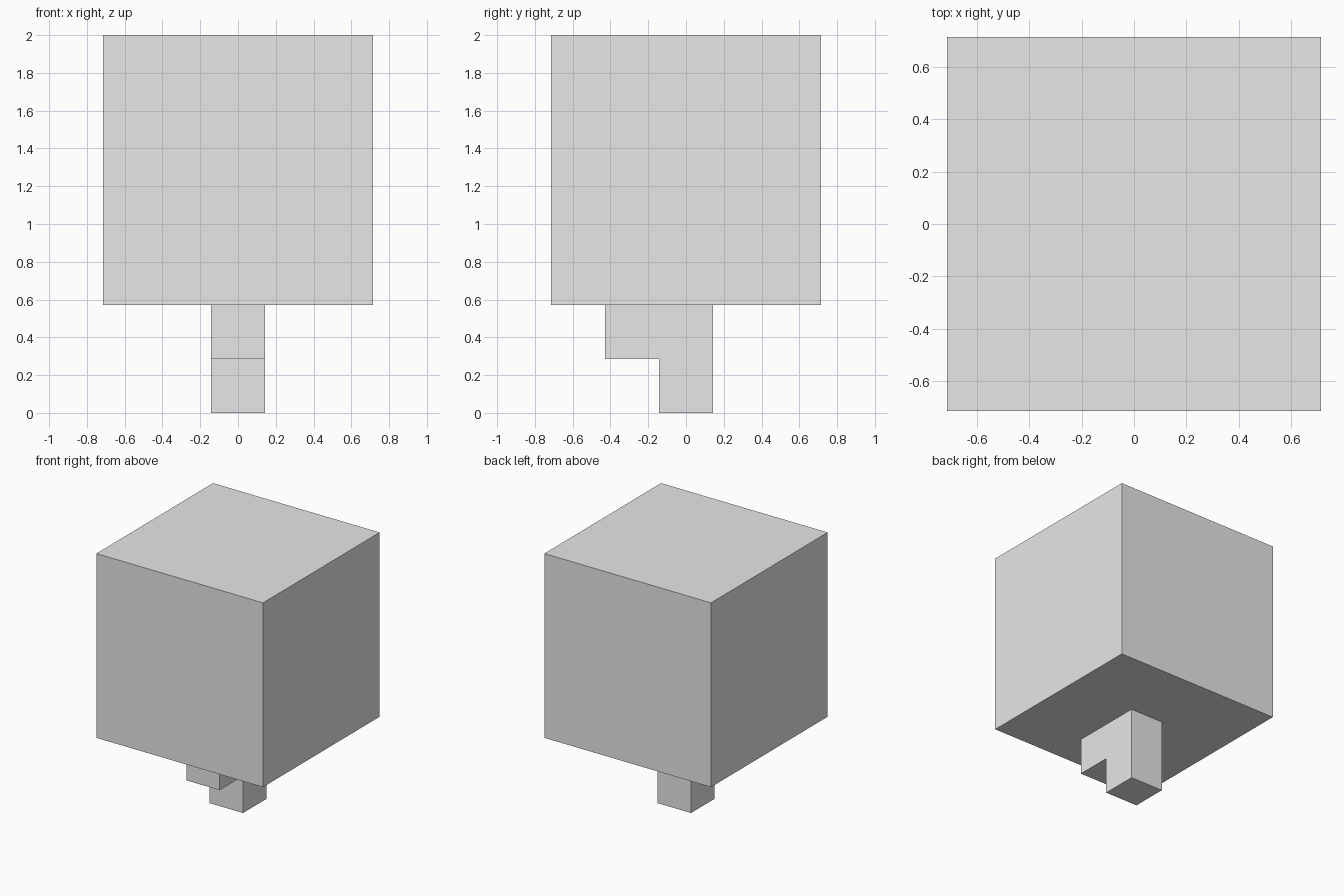
import bpy
import bmesh
from mathutils import Vector

default_cube = bpy.data.objects.get("Cube")
if default_cube:
    bpy.data.objects.remove(default_cube, do_unlink=True)

U = 2 / 7  # one block

grey = bpy.data.materials.new("light_grey")
grey.use_nodes = True
colour = (0.8, 0.8, 0.8, 1)
grey.diffuse_color = colour
grey.node_tree.nodes["Principled BSDF"].inputs["Base Color"].default_value = colour


def add_object(name, bm):
    bmesh.ops.recalc_face_normals(bm, faces=bm.faces)
    mesh = bpy.data.meshes.new(name)
    bm.to_mesh(mesh)
    bm.free()
    mesh.materials.append(grey)
    obj = bpy.data.objects.new(name, mesh)
    bpy.context.collection.objects.link(obj)
    return obj


# Large cubic crown
bm = bmesh.new()
bmesh.ops.create_cube(bm, size=5 * U)
bmesh.ops.translate(bm, verts=bm.verts, vec=(0, 0, 4.5 * U))
add_object("crown", bm)

# Stepped trunk: side profile (y, z) in blocks, extruded across x
profile = [(-0.5, 0), (0.5, 0), (0.5, 2), (-1.5, 2), (-1.5, 1), (-0.5, 1)]
bm = bmesh.new()
side = bm.faces.new([bm.verts.new((-U / 2, y * U, z * U)) for y, z in profile])
extruded = bmesh.ops.extrude_face_region(bm, geom=[side], use_keep_orig=True)
moved = [v for v in extruded["geom"] if isinstance(v, bmesh.types.BMVert)]
bmesh.ops.translate(bm, verts=moved, vec=Vector((U, 0, 0)))
add_object("trunk", bm)
